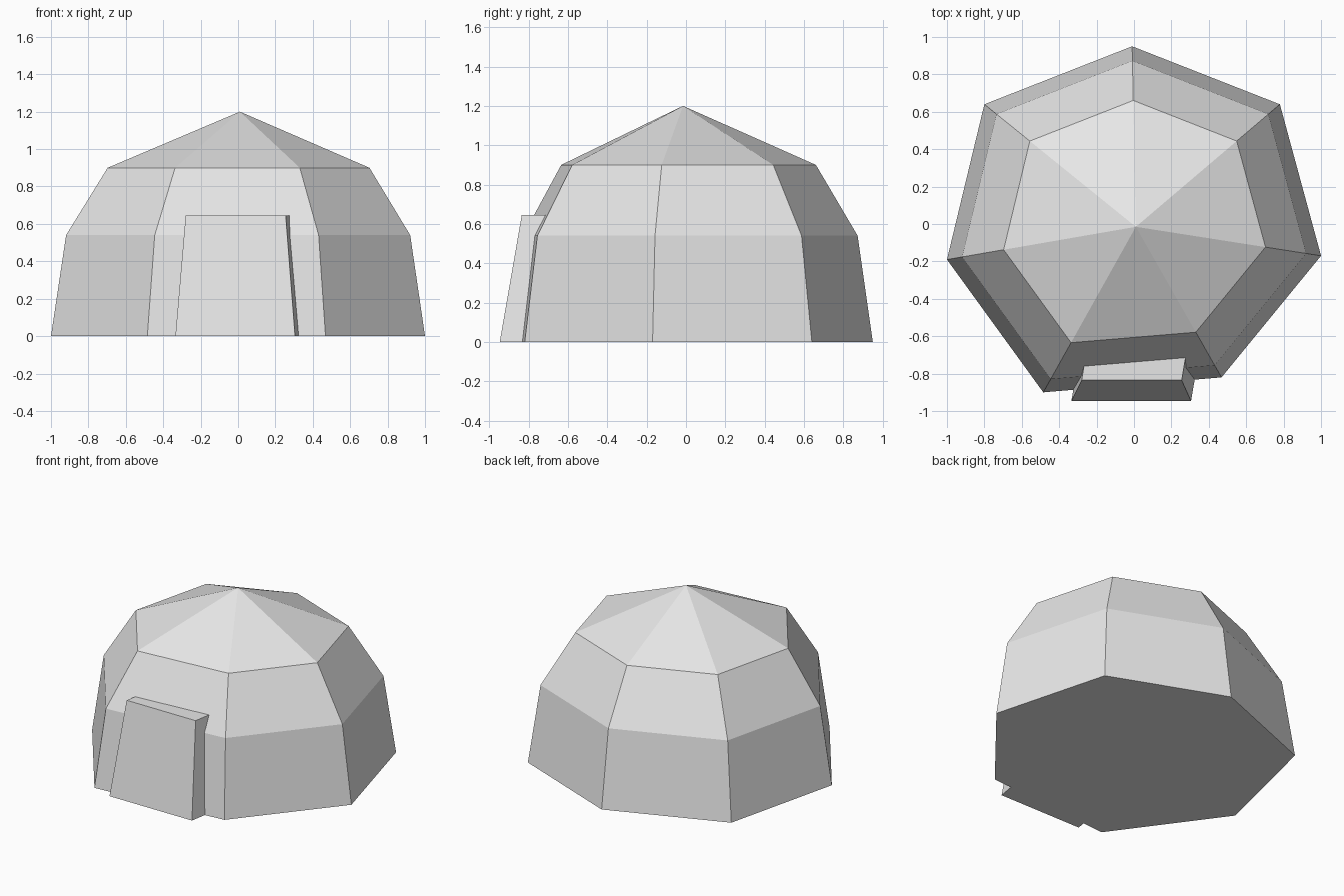
import bpy
import bmesh

if "Cube" in bpy.data.objects:
    bpy.data.objects.remove(bpy.data.objects["Cube"], do_unlink=True)

grey = bpy.data.materials.new("light_grey")
grey.use_nodes = True
colour = (0.8, 0.8, 0.8, 1)
grey.diffuse_color = colour
grey.node_tree.nodes["Principled BSDF"].inputs["Base Color"].default_value = colour


def loft(name, rings, apex=None):
    """Join matching rings of points with flat quads and close both ends."""
    bm = bmesh.new()
    loops = [[bm.verts.new(p) for p in ring] for ring in rings]
    n = len(loops[0])
    for low, high in zip(loops, loops[1:]):
        for i in range(n):
            j = (i + 1) % n
            bm.faces.new((low[i], low[j], high[j], high[i]))
    bm.faces.new(loops[0][::-1])
    if apex:
        tip = bm.verts.new(apex)
        for i in range(n):
            bm.faces.new((loops[-1][i], loops[-1][(i + 1) % n], tip))
    else:
        bm.faces.new(loops[-1])
    bmesh.ops.recalc_face_normals(bm, faces=bm.faces)
    mesh = bpy.data.meshes.new(name)
    bm.to_mesh(mesh)
    bm.free()
    mesh.materials.append(grey)
    obj = bpy.data.objects.new(name, mesh)
    bpy.context.collection.objects.link(obj)
    return obj


# Seven-sided dome: the uneven footprint shrinks towards the top
footprint = [(-0.01, 0.95), (-0.80, 0.64), (-1.0, -0.19), (-0.485, -0.90),
             (0.468, -0.82), (1.0, -0.17), (0.78, 0.64)]
tip = (0.01, -0.015, 1.2)


def dome_ring(z, scale):
    return [(tip[0] + (x - tip[0]) * scale, tip[1] + (y - tip[1]) * scale, z)
            for x, y in footprint]


loft("dome", [dome_ring(0, 1), dome_ring(0.54, 0.92), dome_ring(0.9, 0.7)], tip)


# Leaning door slab, its sides slightly skewed and its back sunk in the wall
def door_ring(z, left, right, front, back):
    skew = 0.17 * (back - front)
    return [(left, front, z), (right, front, z),
            (right + skew, back, z), (left + skew, back, z)]


loft("door", [door_ring(0, -0.335, 0.305, -0.947, -0.78),
              door_ring(0.645, -0.28, 0.255, -0.835, -0.66)])
